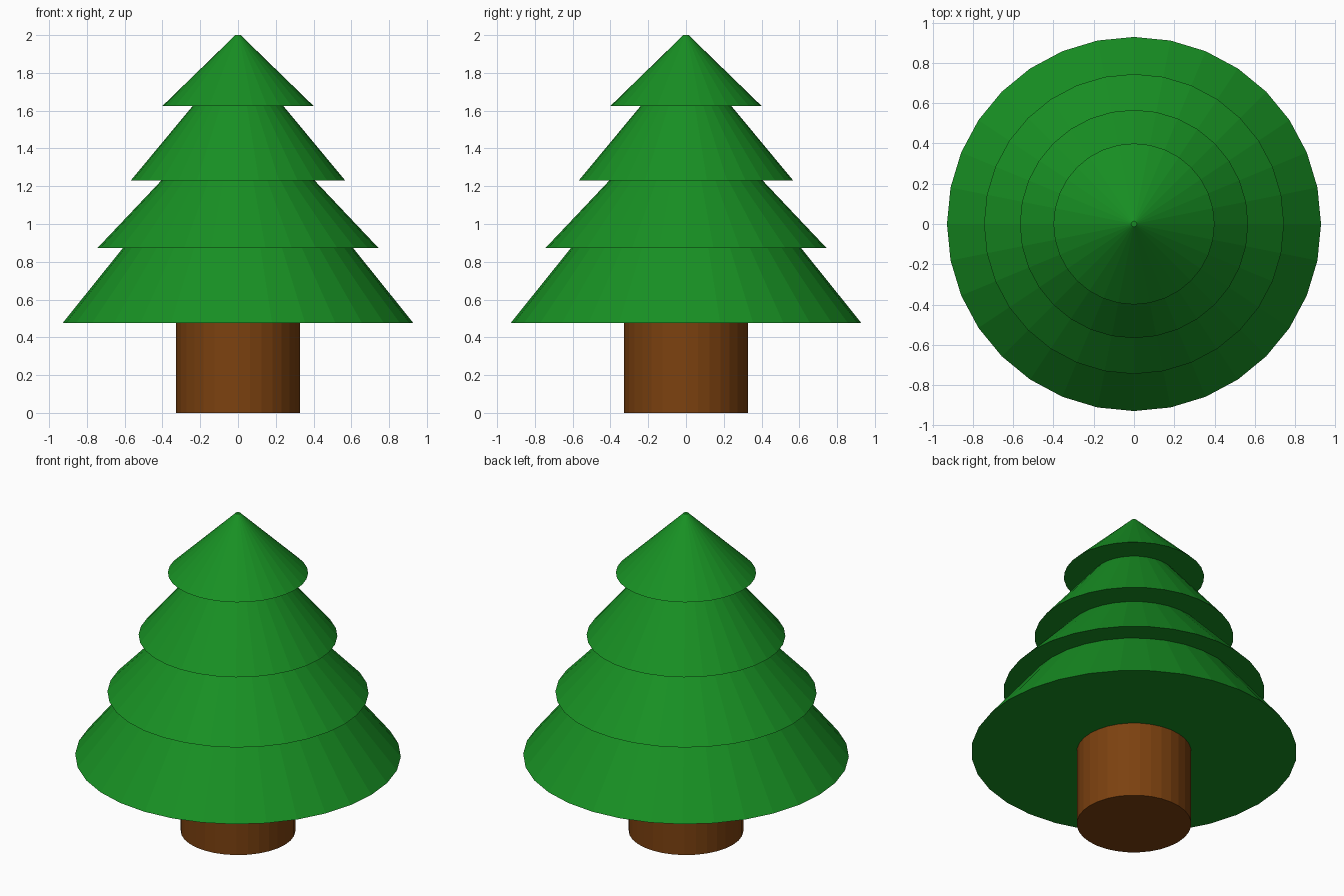
import bpy
import bmesh
from math import cos, sin, tau

if "Cube" in bpy.data.objects:
    bpy.data.objects.remove(bpy.data.objects["Cube"])

SIDES = 32


def material(name, color):
    mat = bpy.data.materials.new(name)
    mat.diffuse_color = color
    mat.use_nodes = True
    mat.node_tree.nodes["Principled BSDF"].inputs["Base Color"].default_value = mat.diffuse_color
    return mat


def lathe(name, profile, mat, cap_bottom=False, cap_top=False):
    """Revolve (radius, z) points around z with flat facets."""
    bm = bmesh.new()
    rings = [[bm.verts.new((r * cos(tau * i / SIDES), r * sin(tau * i / SIDES), z))
              for i in range(SIDES)] for r, z in profile]
    for low, high in zip(rings, rings[1:]):
        for i in range(SIDES):
            j = (i + 1) % SIDES
            bm.faces.new((low[i], low[j], high[j], high[i]))
    if cap_bottom:
        bm.faces.new(rings[0][::-1])
    if cap_top:
        bm.faces.new(rings[-1])
    mesh = bpy.data.meshes.new(name)
    bm.to_mesh(mesh)
    bm.free()
    mesh.materials.append(mat)
    obj = bpy.data.objects.new(name, mesh)
    bpy.context.collection.objects.link(obj)
    return obj


TRUNK_R = 0.327
BASE_Z = 0.475
green = material("leaf_green", (0.009, 0.28, 0.017, 1))
brown = material("bark_brown", (0.20, 0.053, 0.005, 1))

# Trunk, open where it meets the foliage
lathe("trunk", [(TRUNK_R, 0), (TRUNK_R, BASE_Z)], brown, cap_bottom=True)

# Foliage: each tier is (base z, outer radius, radius at its top)
tiers = [(BASE_Z, 0.929, 0.61), (0.872, 0.745, 0.405),
         (1.231, 0.567, 0.24), (1.625, 0.40, 0.014)]
tops = [tier[0] for tier in tiers[1:]] + [2.0]
profile = [(TRUNK_R, BASE_Z)]
for (base, outer, inner), top in zip(tiers, tops):
    profile += [(outer, base), (inner, top)]
lathe("foliage", profile, green, cap_top=True)
